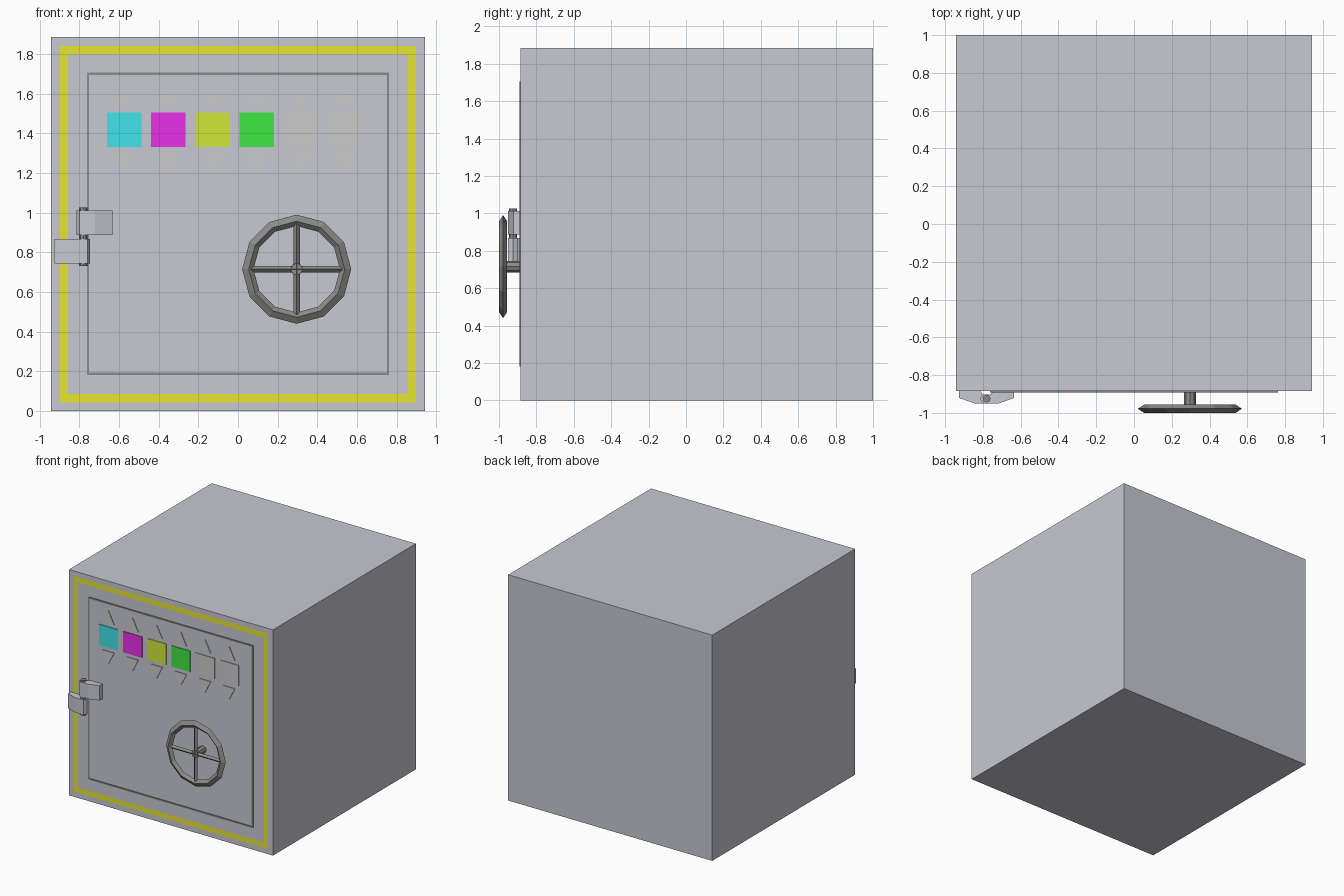
import bpy, bmesh
from math import pi, cos, sin
from mathutils import Vector, Matrix

if "Cube" in bpy.data.objects:
    bpy.data.objects.remove(bpy.data.objects["Cube"])

FRONT = -0.885


def material(name, rgb):
    m = bpy.data.materials.new(name)
    m.diffuse_color = (*rgb, 1)
    m.use_nodes = True
    m.node_tree.nodes["Principled BSDF"].inputs["Base Color"].default_value = m.diffuse_color
    return m


STEEL = material("steel", (0.58, 0.58, 0.65))
YELLOW = material("yellow", (0.80, 0.78, 0.03))
DARK = material("dark_metal", (0.26, 0.26, 0.25))
BLANK = material("pale_grey", (0.69, 0.69, 0.68))


def finish(name, bm, *mats):
    bmesh.ops.recalc_face_normals(bm, faces=bm.faces)
    me = bpy.data.meshes.new(name)
    bm.to_mesh(me)
    bm.free()
    for m in mats:
        me.materials.append(m)
    ob = bpy.data.objects.new(name, me)
    bpy.context.collection.objects.link(ob)
    return ob


def prism(name, points, offset, mat):
    """Extrude a flat polygon along an offset."""
    bm = bmesh.new()
    face = bm.faces.new([bm.verts.new(p) for p in points])
    ext = bmesh.ops.extrude_face_region(bm, geom=[face], use_keep_orig=True)
    verts = [g for g in ext["geom"] if isinstance(g, bmesh.types.BMVert)]
    bmesh.ops.translate(bm, verts=verts, vec=offset)
    return finish(name, bm, mat)


def rod(name, a, b, radius, sides, mat):
    """Cylinder between two points."""
    a, b = Vector(a), Vector(b)
    bm = bmesh.new()
    turn = (b - a).to_track_quat('Z', 'Y').to_matrix().to_4x4()
    bmesh.ops.create_cone(bm, cap_ends=True, segments=sides, radius1=radius,
                          radius2=radius, depth=(b - a).length,
                          matrix=Matrix.Translation((a + b) / 2) @ turn)
    return finish(name, bm, mat)


# Safe body with a yellow band inset flush in the front face
bm = bmesh.new()
bmesh.ops.create_cube(bm, size=1.885, matrix=Matrix.Translation((0, 0.0575, 0.9425)))
front = min(bm.faces, key=lambda f: f.calc_center_median().y)
bmesh.ops.inset_region(bm, faces=[front], thickness=0.062)
band = bmesh.ops.inset_region(bm, faces=[front], thickness=0.06)
for f in band["faces"]:
    f.material_index = 1
finish("safe_body", bm, STEEL, YELLOW)

# Thin door outline, four raised strips
R, W, CZ, T = 0.762, 0.012, 0.944, 0.006
for name, x0, x1, z0, z1 in (("left", -R, -R + W, -R, R), ("right", R - W, R, -R, R),
                             ("bottom", -R + W, R - W, -R, -R + W),
                             ("top", -R + W, R - W, R - W, R)):
    pts = [(x, FRONT, z + CZ) for x, z in ((x0, z0), (x1, z0), (x1, z1), (x0, z1))]
    prism("door_outline_" + name, pts, (0, -T, 0), DARK)

# Colour-code panels with up and down arrows
colours = [("cyan", (0.05, 0.78, 0.80)), ("magenta", (0.80, 0.03, 0.80)),
           ("lime", (0.62, 0.80, 0.04)), ("green", (0.05, 0.80, 0.06))]
mats = [material(*c) for c in colours] + [BLANK, BLANK]
H = 0.087
for i, mat in enumerate(mats):
    x = -0.574 + i * 0.223
    square = [(x + sx * H, FRONT, 1.418 + sz * H) for sx, sz in ((-1, -1), (1, -1), (1, 1), (-1, 1))]
    prism(f"code_panel_{i + 1}", square, (0, -T, 0), mat)
    for word, s in (("up", 1), ("down", -1)):
        base, tip = 1.418 + s * 0.117, 1.418 + s * 0.222
        tri = [(x - 0.053, FRONT, base), (x + 0.053, FRONT, base), (x, FRONT, tip)]
        prism(f"arrow_{word}_{i + 1}", tri, (0, -T, 0), BLANK)

# Hinge: one leaf profile mirrored about the pin
PIN = -0.78
leaf = [(-0.146, FRONT), (-0.146, -0.921), (-0.06, -0.951), (0.02, -0.951),
        (0.035, -0.925), (0.022, -0.902), (-0.022, -0.902), (-0.032, FRONT)]
for name, s, z0, z1 in (("body", 1, 0.745, 0.868), ("door", -1, 0.888, 1.012)):
    prism("hinge_leaf_" + name, [(PIN + s * x, y, z0) for x, y in leaf], (0, 0, z1 - z0), STEEL)
rod("hinge_pin", (PIN, -0.925, 0.73), (PIN, -0.925, 1.025), 0.021, 8, DARK)

# Hand wheel: twelve-sided rim with diamond section, four spokes and a hub
WX, WY, WZ, N = 0.296, -0.978, 0.715, 12
section = [(0.275, 0), (0.242, -0.022), (0.218, 0), (0.242, 0.022)]
bm = bmesh.new()
rings = [[bm.verts.new((WX + r * cos(a), WY + y, WZ + r * sin(a))) for r, y in section]
         for a in (2 * pi * k / N for k in range(N))]
for k in range(N):
    p, q = rings[k], rings[(k + 1) % N]
    for j in range(4):
        n = (j + 1) % 4
        bm.faces.new((p[j], p[n], q[n], q[j]))
finish("wheel_rim", bm, DARK)
for k in range(4):
    dx, dz = ((1, 0), (0, 1), (-1, 0), (0, -1))[k]
    rod(f"wheel_spoke_{k + 1}", (WX, WY, WZ), (WX + dx * 0.228, WY, WZ + dz * 0.228), 0.016, 4, DARK)
rod("wheel_hub", (WX, FRONT + 0.005, WZ), (WX, -0.992, WZ), 0.031, 8, DARK)
